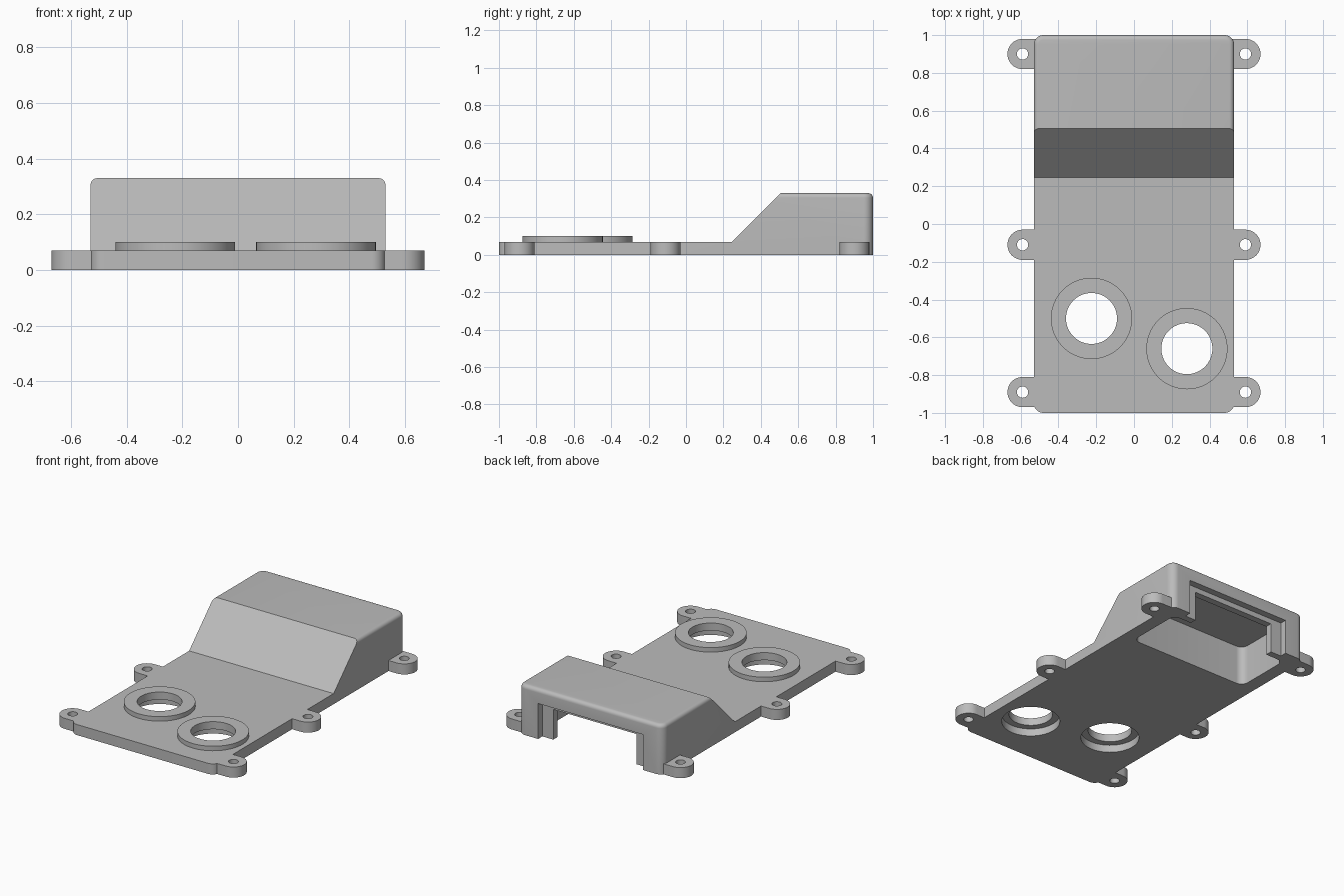
import bpy, bmesh, math
from mathutils import Matrix, Vector

if "Cube" in bpy.data.objects:
    bpy.data.objects.remove(bpy.data.objects["Cube"], do_unlink=True)

grey = bpy.data.materials.new("plain_grey")
grey.use_nodes = True
GREY = (0.5, 0.5, 0.5, 1)
grey.diffuse_color = GREY
grey.node_tree.nodes["Principled BSDF"].inputs["Base Color"].default_value = GREY


def finish(name, bm):
    bmesh.ops.recalc_face_normals(bm, faces=bm.faces)
    me = bpy.data.meshes.new(name)
    bm.to_mesh(me)
    bm.free()
    me.materials.append(grey)
    ob = bpy.data.objects.new(name, me)
    bpy.context.collection.objects.link(ob)
    return ob


def rounded_box(name, lo, hi, corner=0, top=0):
    """Box with rounded upright corners and an optional rounded top rim."""
    bm = bmesh.new()
    bmesh.ops.create_cube(bm, size=1)
    lo, hi = Vector(lo), Vector(hi)
    bmesh.ops.transform(bm, verts=bm.verts, matrix=Matrix.Translation((lo + hi) / 2)
                        @ Matrix.Diagonal((*(hi - lo), 1)))
    if corner:
        upright = [e for e in bm.edges
                   if abs(e.verts[0].co.z - e.verts[1].co.z) > 0.01]
        bmesh.ops.bevel(bm, geom=upright, offset=corner, segments=8,
                        profile=0.5, affect='EDGES')
    if top:
        rim = [e for e in bm.edges if all(v.co.z > hi.z - 1e-4 for v in e.verts)]
        bmesh.ops.bevel(bm, geom=rim, offset=top, segments=5,
                        profile=0.5, affect='EDGES')
    return finish(name, bm)


def extrude(name, points, vec):
    """Prism from a closed outline."""
    bm = bmesh.new()
    face = bm.faces.new([bm.verts.new(p) for p in points])
    res = bmesh.ops.extrude_face_region(bm, geom=[face])
    verts = [g for g in res["geom"] if isinstance(g, bmesh.types.BMVert)]
    bmesh.ops.translate(bm, verts=verts, vec=vec)
    return finish(name, bm)


def cylinder(name, x, y, r, z0, z1, n=64):
    pts = [(x + r * math.cos(2 * math.pi * i / n),
            y + r * math.sin(2 * math.pi * i / n), z0) for i in range(n)]
    return extrude(name, pts, (0, 0, z1 - z0))


def cut(ob, cutter):
    mod = ob.modifiers.new("cut", 'BOOLEAN')
    mod.operation, mod.solver, mod.object = 'DIFFERENCE', 'EXACT', cutter
    bpy.context.view_layer.objects.active = ob
    bpy.ops.object.modifier_apply(modifier=mod.name)
    bpy.data.objects.remove(cutter, do_unlink=True)


def smooth(ob):
    bpy.ops.object.select_all(action='DESELECT')
    ob.select_set(True)
    bpy.context.view_layer.objects.active = ob
    bpy.ops.object.shade_smooth_by_angle(angle=math.radians(30))


PLATE = 0.07
HOLES = [(-0.225, -0.5), (0.28, -0.66)]

# Housing: rounded block with the front cut down to a plate and a ramp
body = rounded_box("cover_body", (-0.53, -1, 0), (0.53, 1, 0.33), 0.05, 0.025)
wedge = [(-1, -1.5, PLATE), (-1, 0.245, PLATE), (-1, 0.505, 0.33),
         (-1, 0.605, 0.43), (-1, -1.5, 0.43)]
cut(body, extrude("ramp_cutter", wedge, (2, 0, 0)))

# Pocket under the raised end, and the stepped opening in its back wall
cut(body, rounded_box("pocket_cutter", (-0.44, 0.52, -0.1), (0.44, 0.91, 0.265), 0.05))
cut(body, rounded_box("recess_cutter", (-0.385, 0.955, -0.1), (0.385, 1.1, 0.235)))
cut(body, rounded_box("opening_cutter", (-0.305, 0.8, -0.1), (0.305, 1.1, 0.2)))

# Through holes with a wider counterbore underneath
for x, y in HOLES:
    cut(body, cylinder("hole_cutter", x, y, 0.135, -0.1, 0.2))
    cut(body, cylinder("counterbore_cutter", x, y, 0.18, -0.1, 0.05))
smooth(body)

# Raised collars around the holes
for side, (x, y) in zip(("right", "left"), HOLES):
    collar = cylinder(side + "_collar", x, y, 0.215, PLATE - 0.005, 0.10)
    cut(collar, cylinder("collar_cutter", x, y, 0.135, -0.1, 0.2))
    smooth(collar)

# Screw lugs along both sides
for side, s in (("left", 1), ("right", -1)):
    for place, y in (("front", -0.89), ("middle", -0.11), ("back", 0.9)):
        arc = [math.pi * (i / 24 - 0.5) for i in range(25)]
        outline = [(s * (0.59 + 0.08 * math.cos(a)), y + 0.08 * math.sin(a), 0)
                   for a in arc]
        outline += [(s * 0.5, y + 0.08, 0), (s * 0.5, y - 0.08, 0)]
        lug = extrude(f"{place}_{side}_lug", outline, (0, 0, PLATE))
        cut(lug, cylinder("screw_cutter", s * 0.59, y, 0.03, -0.1, 0.2, 32))
        smooth(lug)
